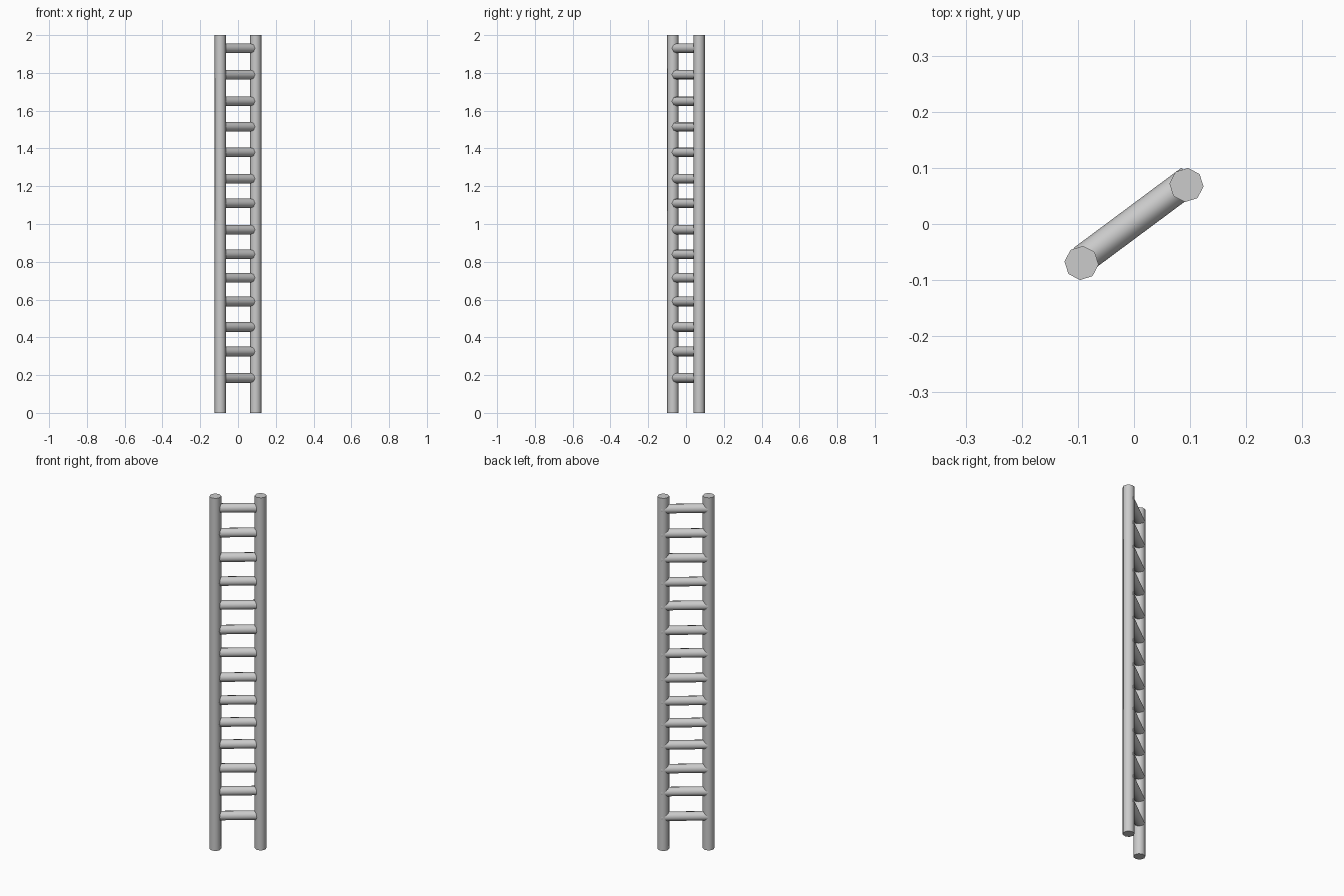
import bpy
import math
from mathutils import Vector

if "Cube" in bpy.data.objects:
    bpy.data.objects.remove(bpy.data.objects["Cube"])

RAIL_X, RAIL_Y = 0.0935, 0.0695
along = Vector((RAIL_X, RAIL_Y, 0)).normalized()
back = Vector((-along.y, along.x, 0))


def smooth(obj):
    bpy.ops.object.shade_smooth_by_angle(angle=math.radians(60))
    return obj


# Two upright eight-sided rails
for name, side in (("left_rail", -1), ("right_rail", 1)):
    bpy.ops.mesh.primitive_cylinder_add(
        vertices=8, radius=0.0305, depth=2.0,
        location=(side * RAIL_X, side * RAIL_Y, 1.0),
        rotation=(0, 0, math.radians(-5)))
    bpy.context.object.name = name
    smooth(bpy.context.object)

# Hand-spaced rungs, set slightly towards the back of the rails
rung_heights = (0.185, 0.325, 0.455, 0.59, 0.715, 0.84, 0.97,
                1.11, 1.24, 1.38, 1.515, 1.65, 1.79, 1.93)
start, end = -0.112, 0.128
for i, z in enumerate(rung_heights, 1):
    centre = along * (start + end) / 2 + back * 0.004
    bpy.ops.mesh.primitive_cylinder_add(
        vertices=8, radius=0.026, depth=end - start,
        location=(centre.x, centre.y, z))
    rung = bpy.context.object
    rung.name = f"rung_{i:02d}"
    rung.rotation_euler = (0, math.pi / 2, math.atan2(along.y, along.x))
    smooth(rung)
